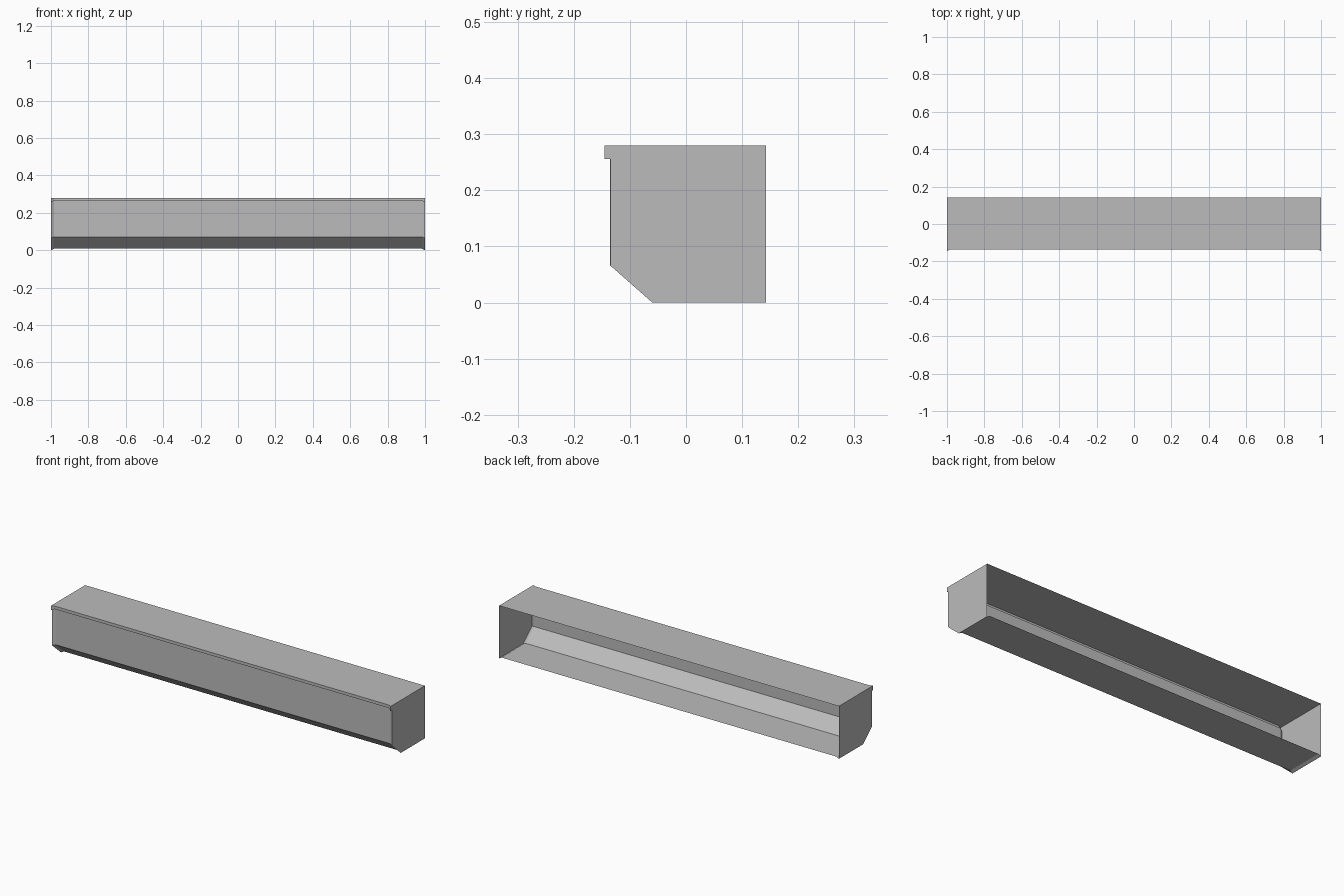
import bpy
import bmesh

cube = bpy.data.objects.get("Cube")
if cube:
    bpy.data.objects.remove(cube)

# Single painted metal colour
grey = bpy.data.materials.new("light_grey_metal")
grey.use_nodes = True
colour = (0.5, 0.5, 0.5, 1)
grey.diffuse_color = colour
grey.node_tree.nodes["Principled BSDF"].inputs["Base Color"].default_value = colour

# Cross-sections (y, z) from the top back edge round to the bottom back edge
BACK, TOP, FLARE = 0.143, 0.28, 0.008
end_section = [(BACK, TOP), (-0.145, TOP), (-0.145, 0.256), (-0.135, 0.256),
               (-0.135, 0.066), (-0.06, 0), (BACK, 0)]
s = FLARE
shifts = [(0, 0), (s, 0), (s, s), (s, s), (s, s * 0.55), (s * 0.4, s), (0, s)]
middle_section = [(y + dy, z + dz) for (y, z), (dy, dz) in zip(end_section, shifts)]


def add_object(name, bm):
    mesh = bpy.data.meshes.new(name)
    bm.to_mesh(mesh)
    bm.free()
    mesh.materials.append(grey)
    obj = bpy.data.objects.new(name, mesh)
    bpy.context.collection.objects.link(obj)
    return obj


# Open-backed sheet shell, flared outward at both ends
bm = bmesh.new()
stations = [(-1, end_section), (-0.984, middle_section),
            (0.984, middle_section), (1, end_section)]
rings = [[bm.verts.new((x, y, z)) for y, z in section] for x, section in stations]
for a, b in zip(rings, rings[1:]):
    for i in range(len(a) - 1):
        bm.faces.new((a[i], a[i + 1], b[i + 1], b[i]))
add_object("trough_shell", bm)

# Flat end plates
for side, name in ((1, "left_end_plate"), (-1, "right_end_plate")):
    bm = bmesh.new()
    face = bm.faces.new([bm.verts.new((side, y, z)) for y, z in end_section])
    face.normal_update()
    if face.normal.x * side < 0:
        face.normal_flip()
    add_object(name, bm)
